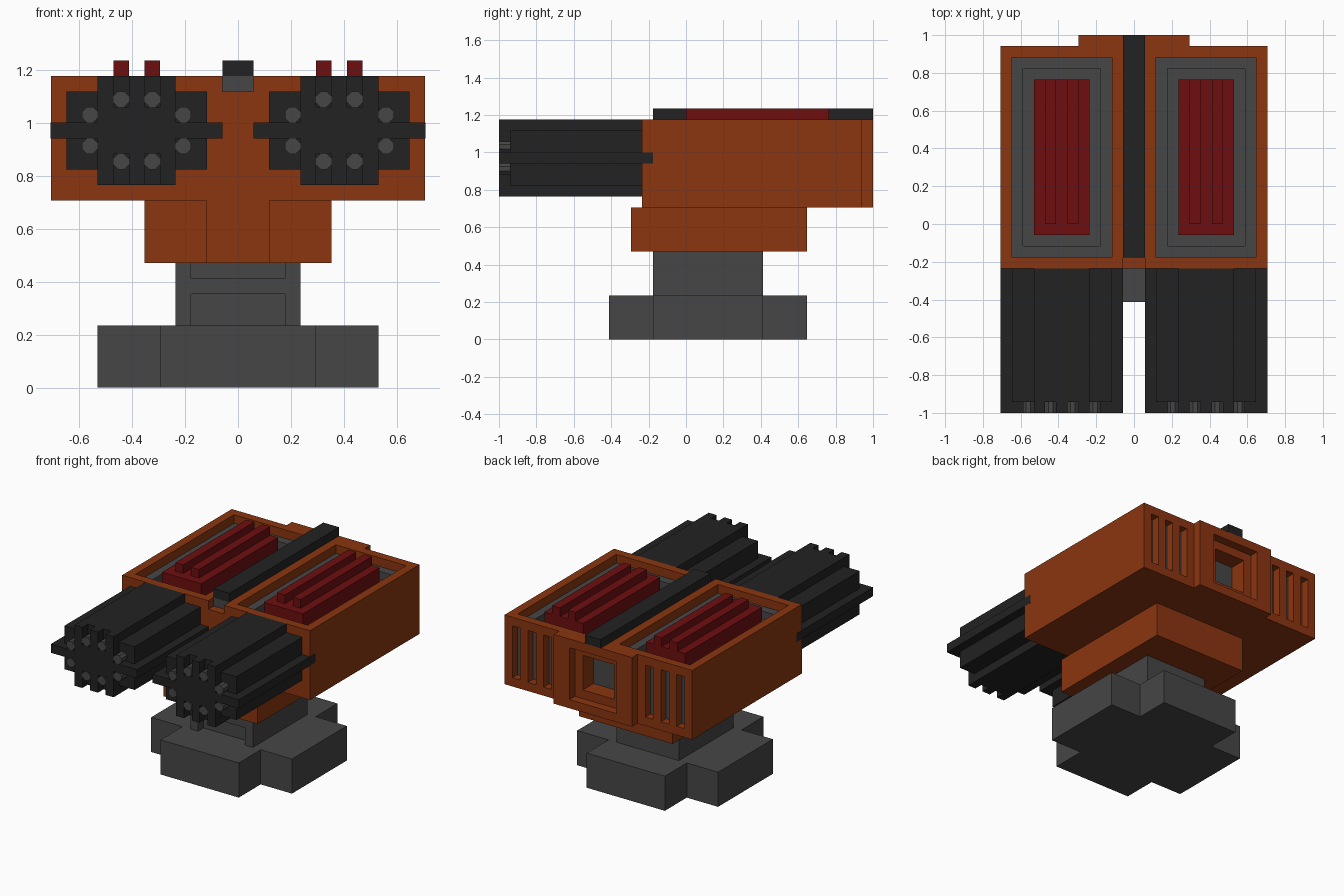
import bpy, bmesh
from mathutils import Matrix, Vector

U = 1 / 17  # one block of the design grid

cube = bpy.data.objects.get("Cube")
if cube:
    bpy.data.objects.remove(cube, do_unlink=True)


def material(name, r, g, b):
    m = bpy.data.materials.new(name)
    m.use_nodes = True
    m.diffuse_color = (r, g, b, 1)
    m.node_tree.nodes["Principled BSDF"].inputs["Base Color"].default_value = (r, g, b, 1)
    return m


ORANGE = material("burnt_orange", 0.258, 0.036, 0.005)
GREY = material("dark_grey", 0.061, 0.061, 0.061)
BLACK = material("charcoal", 0.016, 0.016, 0.016)
RED = material("deep_red", 0.156, 0.0045, 0.005)


def add_box(bm, x0, x1, y0, y1, z0, z1):
    lo, hi = Vector((x0, y0, z0)) * U, Vector((x1, y1, z1)) * U
    mat = Matrix.Translation((lo + hi) / 2) @ Matrix.Diagonal((*(hi - lo), 1))
    bmesh.ops.create_cube(bm, size=1, matrix=mat)


def finish(name, bm, mat):
    mesh = bpy.data.meshes.new(name)
    bm.to_mesh(mesh)
    bm.free()
    mesh.materials.append(mat)
    obj = bpy.data.objects.new(name, mesh)
    bpy.context.collection.objects.link(obj)
    return obj


def boxes(name, mat, *specs):
    bm = bmesh.new()
    for s in specs:
        add_box(bm, *s)
    return finish(name, bm, mat)


def flip(s, box):
    """Mirror a box to the side given by s."""
    x0, x1, *rest = box
    return (x0, x1, *rest) if s > 0 else (-x1, -x0, *rest)


def carve(obj, *specs):
    """Cut box-shaped recesses out of an object."""
    for i, s in enumerate(specs):
        cutter = boxes(f"{obj.name}_cutter_{i}", obj.data.materials[0], s)
        cutter.hide_render = True
        mod = obj.modifiers.new("recess", "BOOLEAN")
        mod.operation, mod.solver, mod.object = "DIFFERENCE", "EXACT", cutter
        bpy.context.view_layer.objects.active = obj
        bpy.ops.object.modifier_apply(modifier=mod.name)
        bpy.data.objects.remove(cutter, do_unlink=True)


SIDES = (("left", 1), ("right", -1))

# Cross-shaped foot and neck
boxes("base_foot", GREY, (-5, 5, -7, 11, 0, 4), (-9, 9, -3, 7, 0, 4))
neck = boxes("neck", GREY, (-4, 4, -3, 7, 4, 8))
carve(neck, (-3, 3, -4, -2, 4, 6), (-3, 3, -4, -2, 7, 8.5))

# Collar with a front notch
collar = boxes("collar", ORANGE, (-6, 6, -5, 11, 8, 12))
carve(collar, (-2, 2, -6, -4, 7, 13))

# Turret housing with rear panel
housing = boxes("housing", ORANGE, (-12, 12, -4, 16, 12, 20))
rear = boxes("rear_panel", ORANGE, (-5, 5, 16, 17, 12, 20))
carve(rear, (-3, 3, 15, 18, 13, 19))
carve(housing, (-1, 1, -5, -3, 19, 21), (-1.98, 1.98, 14, 18, 14, 18))
boxes("front_notch_plate", GREY, (-1, 1, -3.02, -2.95, 19, 20))
boxes("rear_window_plate", GREY, (-1.98, 1.98, 13.95, 14.03, 14, 18))
boxes("top_rail", BLACK, (-1, 1, -3, 17, 20, 21))

for side, s in SIDES:
    # Roof pocket, stepped tray and vent slots
    slots = [(x, x + 1, 15.02, 17, 13, 19) for x in (6, 8, 10)]
    carve(housing, flip(s, (2, 11, -3, 15, 18.02, 21)), *[flip(s, c) for c in slots])
    tray = boxes(f"{side}_tray", GREY, flip(s, (2, 11, -3, 15, 17.9, 19)))
    carve(tray, flip(s, (3, 10, -2, 14, 18.1, 20)))
    boxes(f"{side}_vent_plates", GREY,
          *[flip(s, (x, x + 1, 14.97, 15.04, 13, 19)) for x in (6, 8, 10)])

    # Red ribbed block in the tray
    boxes(f"{side}_red_block", RED, flip(s, (4, 9, -1, 13, 18, 20)),
          *[flip(s, (x, x + 1, 0, 13, 20, 21)) for x in (5, 7)])

    # Gun cluster: stepped body, side flange and toothed muzzle
    parts = [(4, 9, -16, -4, 13, 20), (2, 11, -16, -4, 14, 19),
             (1, 12.02, -17, -3, 16, 17), (4, 9, -17, -16, 15, 18)]
    parts += [(x, x + 1, -17, -16, 13, 20) for x in (4, 6, 8)]
    boxes(f"{side}_gun_body", BLACK, *[flip(s, p) for p in parts])

    # Eight muzzle tips around the cluster centre
    bm = bmesh.new()
    for dx, dz in ((1, 2), (3, 1)):
        for sx in (-1, 1):
            for sz in (-1, 1):
                at = Vector((s * (6.5 + sx * dx), -16.49, 16.5 + sz * dz)) * U
                turn = Matrix.Rotation(1.5708, 4, "X") @ Matrix.Rotation(0.3927, 4, "Z")
                bmesh.ops.create_cone(bm, cap_ends=True, segments=8, radius1=0.54 * U,
                                      radius2=0.54 * U, depth=1.04 * U,
                                      matrix=Matrix.Translation(at) @ turn)
    finish(f"{side}_muzzle_tips", bm, GREY)
